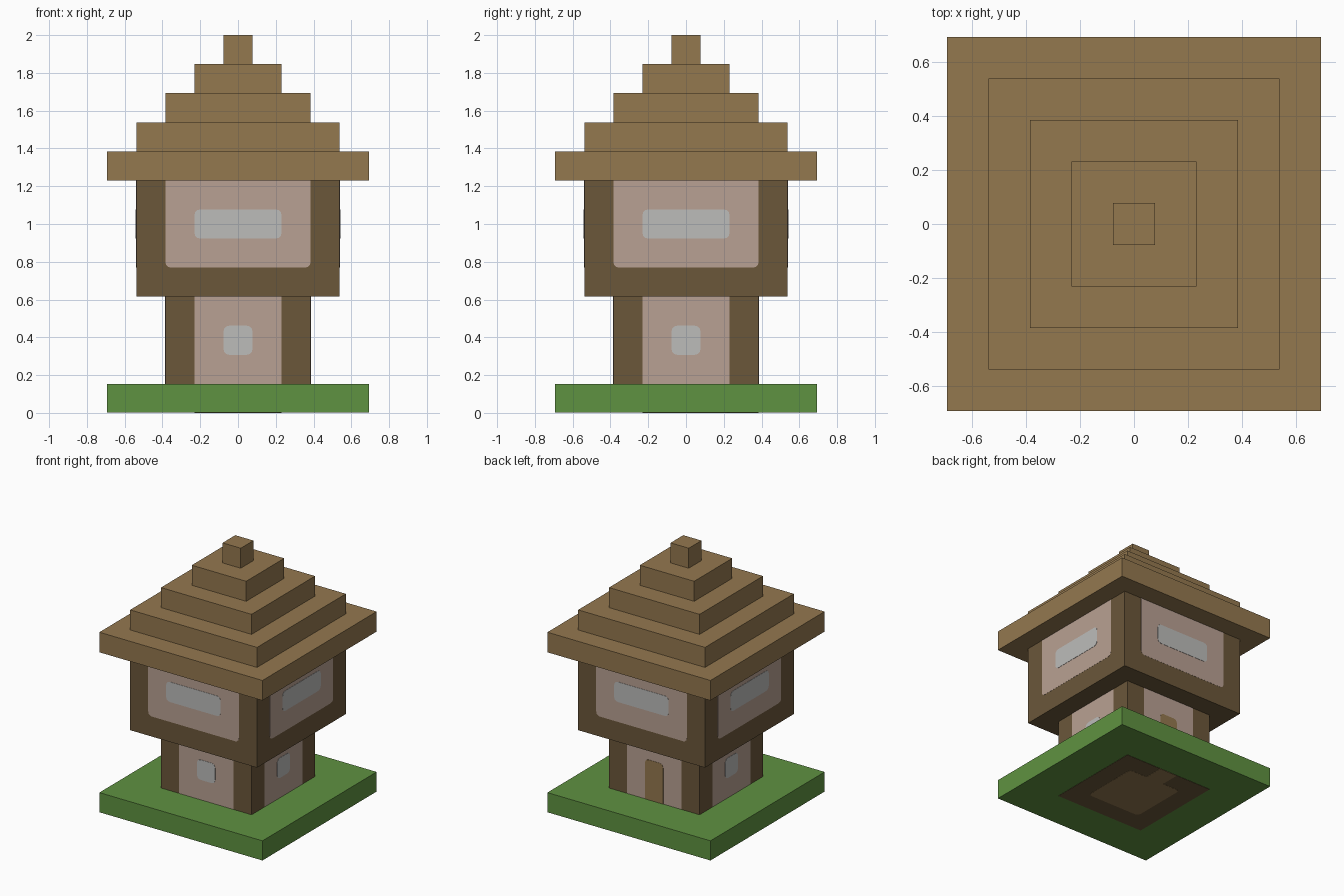
import bpy, bmesh, math
from mathutils import Matrix, Vector

cube = bpy.data.objects.get("Cube")
if cube:
    bpy.data.objects.remove(cube, do_unlink=True)

U = 2 / 13  # one building block


def material(name, rgb):
    lin = [((c / 255 + 0.055) / 1.055) ** 2.4 for c in rgb] + [1]
    m = bpy.data.materials.new(name)
    m.use_nodes = True
    m.diffuse_color = lin
    m.node_tree.nodes["Principled BSDF"].inputs["Base Color"].default_value = lin
    return m


thatch = material("thatch brown", (148, 120, 79))
timber = material("dark timber", (107, 87, 58))
plaster = material("pink plaster", (185, 161, 147))
glass = material("pale grey glass", (188, 188, 186))
grass = material("grass green", (95, 146, 65))


def add_object(name, bm, mat):
    bmesh.ops.recalc_face_normals(bm, faces=bm.faces[:])
    mesh = bpy.data.meshes.new(name)
    bm.to_mesh(mesh)
    bm.free()
    mesh.materials.append(mat)
    obj = bpy.data.objects.new(name, mesh)
    bpy.context.collection.objects.link(obj)
    return obj


def block(name, width, z0, z1, mat):
    """Square block centred on the z axis, sizes in building blocks."""
    bm = bmesh.new()
    size = Matrix.Diagonal((width * U, width * U, (z1 - z0) * U, 1))
    centre = Matrix.Translation((0, 0, (z0 + z1) / 2 * U))
    bmesh.ops.create_cube(bm, size=1, matrix=centre @ size)
    return add_object(name, bm, mat)


def plate(name, width, z0, z1, face, mat, turn, r_low=0, r_high=0):
    """Thin rounded plate whose outer face lies at distance `face`, then turned."""
    w = width * U / 2
    z0, z1 = z0 * U, z1 * U
    corners = [(w, z0, r_low, -90), (w, z1, r_high, 0),
               (-w, z1, r_high, 90), (-w, z0, r_low, 180)]
    outline = []
    for x, z, r, start in corners:
        cx = x - math.copysign(r, x)
        cz = z + r if z == z0 else z - r
        for step in range(4 if r else 1):
            a = math.radians(start + 30 * step)
            outline.append((cx + r * math.cos(a), cz + r * math.sin(a)))
    bm = bmesh.new()
    base = bm.faces.new([bm.verts.new((x, -face, z)) for x, z in outline])
    ext = bmesh.ops.extrude_face_region(bm, geom=[base])
    verts = [v for v in ext["geom"] if isinstance(v, bmesh.types.BMVert)]
    bmesh.ops.translate(bm, verts=verts, vec=Vector((0, 0.003, 0)))
    bm.transform(turn)
    return add_object(name, bm, mat)


# Lawn and the two storeys
lawn = block("lawn", 9, 0.02, 1, grass)
block("lower_storey", 5, 1, 4, timber)
block("upper_storey", 7, 4, 8, timber)

# Stepped roof
for i in range(5):
    block(f"roof_step_{i + 1}", 9 - 2 * i, 8 + i, 9 + i, thatch)

# Plaster panels, windows and the back door
SOFT = 0.03
for i, side in enumerate(("front", "right", "back", "left")):
    turn = Matrix.Rotation(math.radians(90 * i), 4, "Z")
    low, high = 2.5 * U + 0.001, 3.5 * U + 0.001
    plate(f"{side}_lower_panel", 3, 1, 4, low, plaster, turn)
    plate(f"{side}_upper_panel", 5, 5, 8, high, plaster, turn, SOFT)
    plate(f"{side}_upper_window", 3, 6, 7, high + 0.002, glass, turn, SOFT, SOFT)
    if side == "back":
        plate("back_door", 1, 1, 3, low + 0.002, thatch, turn, 0, SOFT)
    else:
        plate(f"{side}_lower_window", 1, 2, 3, low + 0.002, glass, turn, SOFT, SOFT)

# Floor plan showing on the underside, with the doorway at the back
down = Matrix.Rotation(math.radians(90), 4, "X")
plate("wall_footing", 5, -2.5, 2.5, -0.001, timber, down)
plate("floor", 3, -1.5, 1.5, 0, thatch, down, SOFT, SOFT)
plate("doorway_floor", 1, -2.5, -1.4, 0, thatch, down)
